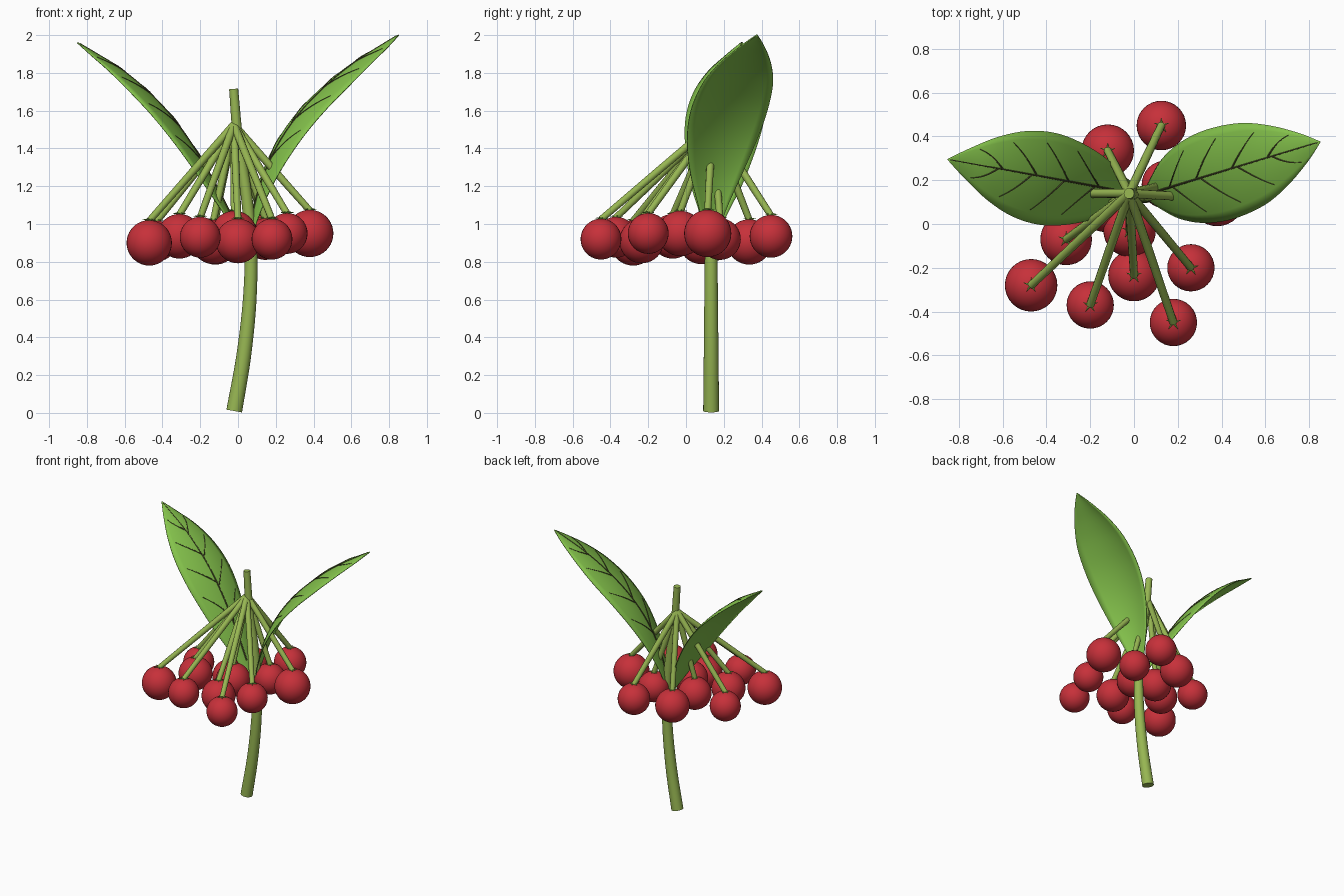
import bpy, bmesh, math
from mathutils import Vector

if "Cube" in bpy.data.objects:
    bpy.data.objects.remove(bpy.data.objects["Cube"])


def material(name, rgb):
    m = bpy.data.materials.new(name)
    m.diffuse_color = (*rgb, 1)
    m.use_nodes = True
    m.node_tree.nodes["Principled BSDF"].inputs["Base Color"].default_value = m.diffuse_color
    return m


RED = material("berry red", (0.57, 0.03, 0.042))
LEAF = material("leaf green", (0.235, 0.55, 0.072))
STEM = material("stem green", (0.31, 0.47, 0.085))
VEIN = material("dark vein", (0.075, 0.08, 0.025))


def finish(name, bm, mat):
    bmesh.ops.recalc_face_normals(bm, faces=bm.faces)
    me = bpy.data.meshes.new(name)
    bm.to_mesh(me)
    bm.free()
    me.materials.append(mat)
    ob = bpy.data.objects.new(name, me)
    bpy.context.collection.objects.link(ob)
    bpy.ops.object.select_all(action='DESELECT')
    ob.select_set(True)
    bpy.context.view_layer.objects.active = ob
    bpy.ops.object.shade_smooth_by_angle(angle=math.radians(40))
    return ob


def spline(pts, s):
    """Catmull-Rom through pts at s in 0..1"""
    pts = [Vector(p) for p in pts]
    f = max(0, min(0.99999, s)) * (len(pts) - 1)
    i, u = int(f), f - int(f)
    b, c = pts[i], pts[i + 1]
    a = pts[i - 1] if i else 2 * b - c
    d = pts[i + 2] if i + 2 < len(pts) else 2 * c - b
    return 0.5 * (2 * b + (c - a) * u + (2 * a - 5 * b + 4 * c - d) * u * u
                  + (3 * b - a - 3 * c + d) * u ** 3)


def tube(bm, pts, radii, sides):
    """Capped round tube along pts"""
    pts = [Vector(p) for p in pts]
    rings = []
    for i, p in enumerate(pts):
        t = (pts[min(i + 1, len(pts) - 1)] - pts[max(i - 1, 0)]).normalized()
        e1 = Vector((0, 1, 0)).cross(t).normalized()
        e2 = t.cross(e1)
        rings.append([bm.verts.new(p + radii[i] * (e1 * math.cos(a) + e2 * math.sin(a)))
                      for a in (2 * math.pi * k / sides for k in range(sides))])
    for r, q in zip(rings, rings[1:]):
        for k in range(sides):
            n = (k + 1) % sides
            bm.faces.new((r[k], r[n], q[n], q[k]))
    bm.faces.new(rings[0][::-1])
    bm.faces.new(rings[-1])


# main stem, gently bowed and tapering upwards
STEM_PATH = [(-0.02, 0.133, 0.01), (0.03, 0.133, 0.3), (0.062, 0.133, 0.6), (0.068, 0.133, 0.88),
             (0.045, 0.133, 1.15), (0.0, 0.136, 1.45), (-0.023, 0.14, 1.715)]
N = 30
bm = bmesh.new()
tube(bm, [spline(STEM_PATH, i / N) for i in range(N + 1)],
     [0.042 - 0.018 * i / N for i in range(N + 1)], 20)
finish("main_stem", bm, STEM)

# berries, each with a stalk from the hub and a small crown: x, y, z, radius
HUB = Vector((-0.022, 0.14, 1.525))
BERRIES = [(-0.47, -0.28, 0.90, 0.12), (-0.20, -0.37, 0.93, 0.108), (0, -0.235, 0.91, 0.118),
           (0.18, -0.45, 0.92, 0.108), (0.26, -0.20, 0.95, 0.108), (-0.31, -0.07, 0.935, 0.118),
           (-0.12, 0.335, 0.905, 0.12), (0.125, 0.45, 0.935, 0.113), (0.38, 0.115, 0.95, 0.125),
           (-0.02, -0.03, 0.95, 0.12), (0.145, 0.18, 0.92, 0.11), (-0.13, 0.08, 0.905, 0.117),
           (-0.43, 0.14, 0.91, 0.108)]
for x, y, z, r in BERRIES:
    c = Vector((x, y, z))
    bm = bmesh.new()
    bmesh.ops.create_uvsphere(bm, u_segments=32, v_segments=20, radius=r)
    bmesh.ops.translate(bm, verts=bm.verts, vec=c)
    finish("berry", bm, RED)

    top = c + Vector((0, 0, r * 0.97))
    bm = bmesh.new()
    tube(bm, [HUB, HUB.lerp(top, 0.5), top], [0.021, 0.02, 0.018], 12)
    finish("berry_stalk", bm, STEM)

    bm = bmesh.new()
    for k in range(5):
        a = 2 * math.pi * k / 5 + 0.3
        d = Vector((math.cos(a), math.sin(a), 0))
        tube(bm, [top, top + d * 0.02 + Vector((0, 0, 0.007)), top + d * 0.036 + Vector((0, 0, 0.006))],
             [0.005, 0.004, 0.001], 6)
    finish("berry_crown", bm, LEAF)

# leaves: stations of midrib x, midrib z, half width
RIGHT = [(0.05, 0.88, 0.012), (0.09, 1.08, 0.075), (0.15, 1.27, 0.142), (0.245, 1.455, 0.192),
         (0.37, 1.62, 0.212), (0.52, 1.765, 0.195), (0.65, 1.868, 0.142), (0.77, 1.948, 0.067),
         (0.85, 2.0, 0.003)]
LEFT = [(0.04, 0.88, 0.012), (-0.05, 1.06, 0.075), (-0.14, 1.23, 0.142), (-0.26, 1.425, 0.192),
        (-0.38, 1.585, 0.212), (-0.51, 1.718, 0.195), (-0.64, 1.825, 0.142), (-0.76, 1.903, 0.067),
        (-0.85, 1.96, 0.003)]


def leaf(stations, tip_y, side):
    x0, x1 = stations[0][0], stations[-1][0]
    plan = Vector((x1 - x0, tip_y - 0.13, 0)).normalized()
    across = Vector((-plan.y, plan.x, 0)) * (1 if plan.x > 0 else -1)

    def surf(s, t, lift=0.0):
        x, z, w = spline(stations, s)
        x2, z2, _ = spline(stations, s + 0.01)
        xa, za, _ = spline(stations, s - 0.01)
        up = Vector((za - z2, 0, x2 - xa)).normalized()
        if up.z < 0:
            up.negate()
        y = 0.13 + (tip_y - 0.13) * (x - x0) / (x1 - x0)
        # margins of the blade droop away from the midrib
        return Vector((x, y, z)) + across * w * t + up * (lift + w * (0.04 - 0.2 * t * t))

    # blade
    bm = bmesh.new()
    ns, nt = 40, 10
    grid = [[bm.verts.new(surf(i / ns, 2 * j / nt - 1)) for j in range(nt + 1)] for i in range(ns + 1)]
    for i in range(ns):
        for j in range(nt):
            bm.faces.new((grid[i][j], grid[i + 1][j], grid[i + 1][j + 1], grid[i][j + 1]))
    blade = finish(side + "_leaf_blade", bm, LEAF)
    mod = blade.modifiers.new("thickness", 'SOLIDIFY')
    mod.thickness, mod.offset = 0.006, 0

    # midrib and side veins as thin raised lines on the upper face
    bm = bmesh.new()

    def vein(sa, ta, sb, tb, wide, n):
        pts = []
        for k in range(n + 1):
            f = k / n
            pts.append(surf(sa + (sb - sa) * f, ta + (tb - ta) * f, 0.003))
        tube(bm, pts, [wide * (1 - 0.6 * k / n) for k in range(n + 1)], 6)

    vein(0.1, 0, 0.985, 0, 0.006, 30)
    for k in range(4):
        s = 0.28 + 0.145 * k
        vein(s, 0, s + 0.11, 0.75, 0.0045, 8)
        vein(s + 0.02, 0, s + 0.13, -0.75, 0.0045, 8)
    finish(side + "_leaf_veins", bm, VEIN)


leaf(RIGHT, 0.375, "right")
leaf(LEFT, 0.295, "left")
